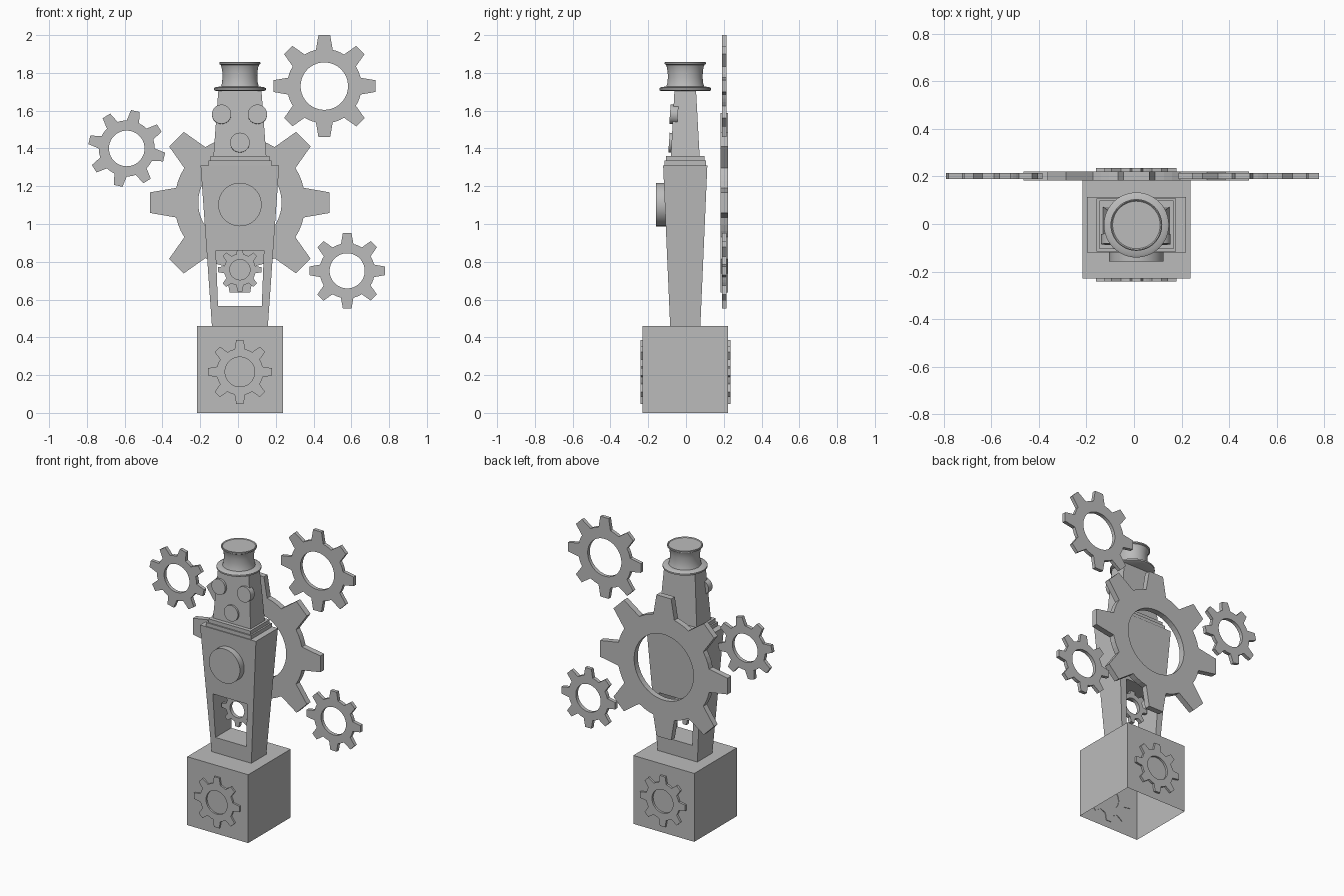
import bpy, bmesh
from math import pi, sin, cos, radians
from mathutils import Matrix, Vector

CX, CY = 0.01, -0.004  # axis of the figure

if "Cube" in bpy.data.objects:
    bpy.data.objects.remove(bpy.data.objects["Cube"], do_unlink=True)

grey = bpy.data.materials.new("plain_grey")
grey.use_nodes = True
grey.diffuse_color = (0.5, 0.5, 0.5, 1)
grey.node_tree.nodes["Principled BSDF"].inputs["Base Color"].default_value = grey.diffuse_color


def finish(name, bm, smooth=False):
    bmesh.ops.recalc_face_normals(bm, faces=bm.faces[:])
    mesh = bpy.data.meshes.new(name)
    bm.to_mesh(mesh)
    bm.free()
    mesh.materials.append(grey)
    obj = bpy.data.objects.new(name, mesh)
    bpy.context.collection.objects.link(obj)
    if smooth:
        bpy.ops.object.select_all(action='DESELECT')
        obj.select_set(True)
        bpy.context.view_layer.objects.active = obj
        bpy.ops.object.shade_smooth_by_angle(angle=radians(35))
    return obj


def bridge(bm, loops, closed):
    """Join equal-length point loops with quads."""
    rings = [[bm.verts.new(p) for p in loop] for loop in loops]
    pairs = list(zip(rings, rings[1:]))
    if closed:
        pairs.append((rings[-1], rings[0]))
    for a, b in pairs:
        for i in range(len(a)):
            j = (i + 1) % len(a)
            bm.faces.new((a[i], a[j], b[j], b[i]))
    return rings


def gear(name, x, z, radius, y0, y1, turn=0, teeth=8):
    """Flat ring gear facing the front, with tapered teeth."""
    outer, inner = [], []
    for t in range(teeth):
        a = 2 * pi * t / teeth + radians(turn)
        rot = Matrix.Rotation(a, 2)
        tooth = [(0.71, -0.165), (1, -0.115), (1, 0.115), (0.71, 0.165)]
        outer += [rot @ Vector(p) for p in tooth]
        for d in (19.5, 25.5):
            b = a + radians(d)
            outer.append(Vector((cos(b), sin(b))) * 0.73)
        for k in range(6):
            b = a + 2 * pi / teeth * (k - 1.5) / 6
            inner.append(Vector((cos(b), sin(b))) * 0.465)

    def place(points, y):
        return [(x + p.x * radius, y, z + p.y * radius) for p in points]
    bm = bmesh.new()
    bridge(bm, [place(outer, y0), place(inner, y0), place(inner, y1), place(outer, y1)], True)
    return finish(name, bm)


def block(name, z0, z1, bottom, top, open_bottom=False):
    """Tapered box; bottom and top are half sizes in x and y."""
    def rect(half, z):
        return [(CX + sx * half[0], CY + sy * half[1], z)
                for sx, sy in ((-1, -1), (1, -1), (1, 1), (-1, 1))]
    bm = bmesh.new()
    low, high = bridge(bm, [rect(bottom, z0), rect(top, z1)], False)
    bm.faces.new(high)
    if not open_bottom:
        bm.faces.new(low)
    return finish(name, bm)


def disc(name, x, z, radius, y0, y1, tilt=0):
    """Round button facing the front."""
    bm = bmesh.new()
    place = (Matrix.Translation((x, (y0 + y1) / 2, z))
             @ Matrix.Rotation(radians(90 + tilt), 4, 'X'))
    bmesh.ops.create_cone(bm, cap_ends=True, segments=40, radius1=radius,
                          radius2=radius, depth=y1 - y0, matrix=place)
    return finish(name, bm, True)


def lathe(name, profile, steps=48):
    """Revolve (radius, z) points about the figure's axis."""
    bm = bmesh.new()
    rings = bridge(bm, [[(CX + r * cos(2 * pi * i / steps), CY + r * sin(2 * pi * i / steps), z)
                         for i in range(steps)] for r, z in profile], False)
    bm.faces.new(rings[0])
    bm.faces.new(rings[-1])
    return finish(name, bm, True)


# Hollow base with a gear on front and back
block("base", 0, 0.46, (0.227, 0.226), (0.227, 0.226), open_bottom=True)
gear("base_front_gear", CX, 0.217, 0.169, -0.242, -0.226)
gear("base_back_gear", CX, 0.217, 0.169, 0.218, 0.236)


# Tapered body with a window through it
def body_corner(side, z, half_x, face):
    depth = 0.08 + (z - 0.46) / 0.85 * 0.037
    return (CX + side * half_x, CY + face * depth, z)


def body_loop(z0, half0, z1, half1, face):
    return [body_corner(-1, z0, half0, face), body_corner(1, z0, half0, face),
            body_corner(1, z1, half1, face), body_corner(-1, z1, half1, face)]


shell = (0.46, 0.148, 1.31, 0.208)
window = (0.565, 0.116, 0.86, 0.127)
bm = bmesh.new()
bridge(bm, [body_loop(*shell, -1), body_loop(*window, -1),
            body_loop(*window, 1), body_loop(*shell, 1)], True)
finish("body", bm)
gear("window_gear", CX, 0.758, 0.115, -0.024, 0.0)
disc("chest_button", CX, 1.103, 0.115, -0.158, -0.09)

# Stepped neck and head
block("neck_lower", 1.31, 1.335, (0.167, 0.111), (0.167, 0.111))
block("neck_upper", 1.335, 1.36, (0.156, 0.102), (0.156, 0.102))
block("head", 1.36, 1.71, (0.14, 0.076), (0.114, 0.057))
for side, label in ((-1, "right"), (1, "left")):
    disc(label + "_eye", CX - 0.002 + side * 0.095, 1.58, 0.051, -0.085, -0.043, -4)
disc("nose", CX, 1.43, 0.052, -0.09, -0.05, -4)

# Flared hat with rounded brim and lip
lathe("hat", [(0.125, 1.703), (0.137, 1.709), (0.137, 1.719), (0.127, 1.725),
              (0.1, 1.728), (0.095, 1.745), (0.092, 1.775), (0.093, 1.805),
              (0.097, 1.83), (0.102, 1.843), (0.109, 1.847), (0.109, 1.855),
              (0.105, 1.858), (0.1, 1.853)])

# Gears behind the figure
gear("large_back_gear", CX, 1.113, 0.475, 0.183, 0.222)
gear("upper_left_gear", 0.457, 1.73, 0.27, 0.19, 0.214)
gear("upper_right_gear", -0.589, 1.40, 0.203, 0.19, 0.214, -13)
gear("lower_left_gear", 0.578, 0.752, 0.2, 0.19, 0.214)
